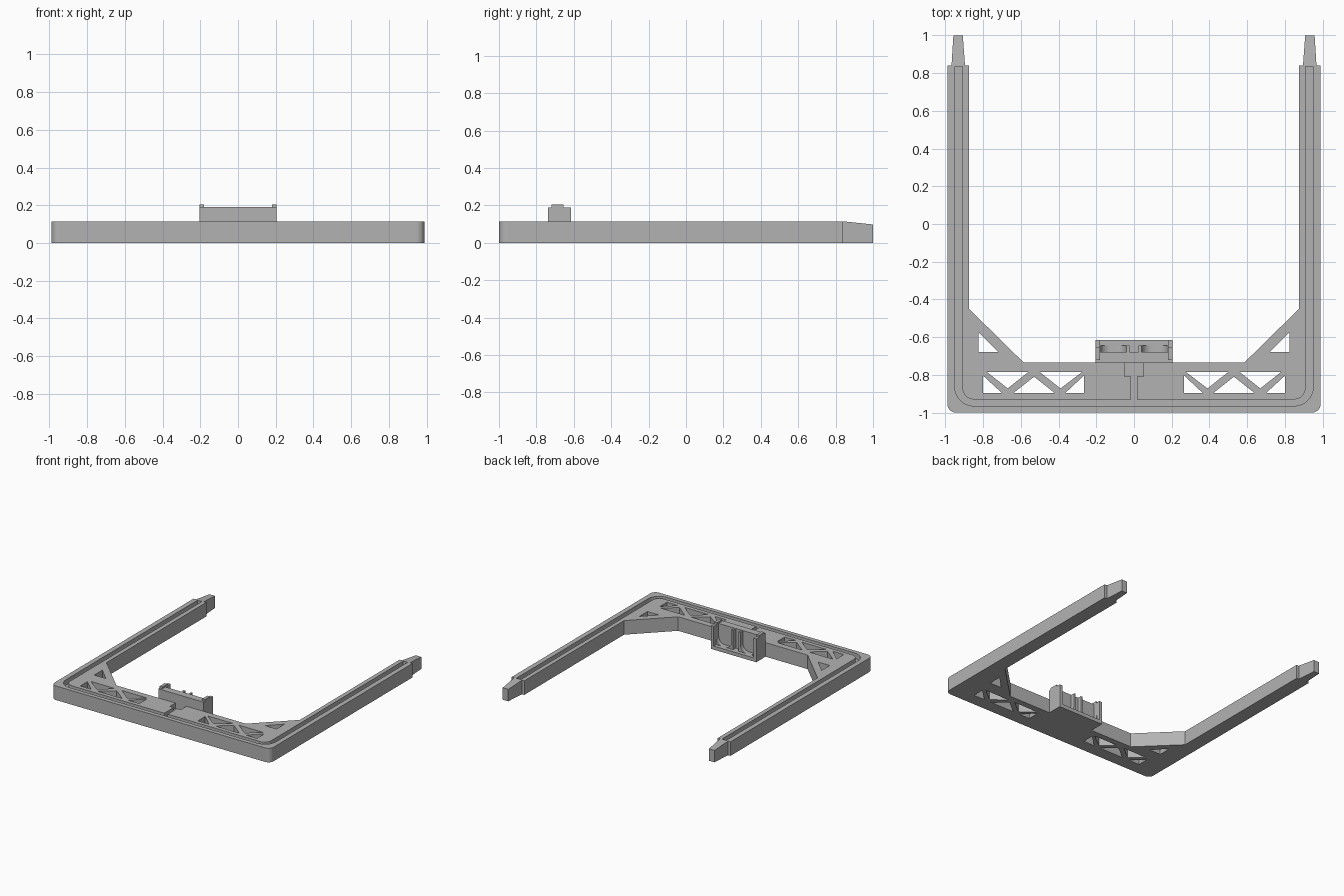
import bpy, bmesh, math
from mathutils import Vector

if "Cube" in bpy.data.objects:
    bpy.data.objects.remove(bpy.data.objects["Cube"])

GREY = (0.45, 0.45, 0.45, 1)
mat = bpy.data.materials.new("plain grey")
mat.use_nodes = True
mat.diffuse_color = GREY
mat.node_tree.nodes["Principled BSDF"].inputs["Base Color"].default_value = GREY
HEIGHT = 0.115


def outline(points, steps=8):
    """Closed outline; a point with a third value gets a corner of that radius."""
    result = []
    for i, p in enumerate(points):
        corner = Vector(p[:2])
        if len(p) < 3:
            result.append(corner)
            continue
        a = (Vector(points[i - 1][:2]) - corner).normalized()
        b = (Vector(points[(i + 1) % len(points)][:2]) - corner).normalized()
        centre = corner + (a + b) * p[2]
        for k in range(steps + 1):
            t = k / steps * math.pi / 2
            result.append(centre - b * p[2] * math.cos(t) - a * p[2] * math.sin(t))
    return result


def symmetric(half):
    return half + [(-p[0],) + tuple(p[1:]) for p in reversed(half)]


def prism(bm, points, low, high, axis="z"):
    """Extrude an outline along z, or an x-z outline along y."""
    place = (lambda p, h: (p.x, p.y, h)) if axis == "z" else (lambda p, h: (p.x, h, p.y))
    pts = outline(points)
    a = [bm.verts.new(place(p, low)) for p in pts]
    b = [bm.verts.new(place(p, high)) for p in pts]
    bm.faces.new(a)
    bm.faces.new(b)
    for i in range(len(a)):
        j = (i + 1) % len(a)
        bm.faces.new((a[i], a[j], b[j], b[i]))


def finish(name, bm):
    bmesh.ops.recalc_face_normals(bm, faces=bm.faces)
    mesh = bpy.data.meshes.new(name)
    bm.to_mesh(mesh)
    bm.free()
    mesh.materials.append(mat)
    obj = bpy.data.objects.new(name, mesh)
    bpy.context.collection.objects.link(obj)
    return obj


def extruded(name, points, low, high, axis="z"):
    bm = bmesh.new()
    prism(bm, points, low, high, axis)
    return finish(name, bm)


def box(name, x0, x1, y0, y1, z0, z1):
    return extruded(name, [(x0, y0), (x1, y0), (x1, y1), (x0, y1)], z0, z1)


def cut(target, cutter):
    cutter.hide_render = True
    cutter.hide_viewport = True
    mod = target.modifiers.new(cutter.name, "BOOLEAN")
    mod.operation = "DIFFERENCE"
    mod.solver = "EXACT"
    mod.object = cutter


# U-shaped frame with braced corners
frame = extruded("frame", symmetric([
    (0.99, -1, 0.045), (0.99, 0.84), (0.875, 0.84), (0.875, -0.45), (0.585, -0.735)]), 0, HEIGHT)

# Channel around the frame with a branch to the bracket
channel = extruded("channel_cutter", symmetric([
    (0.95, -0.965, 0.1), (0.95, 0.835), (0.91, 0.835), (0.91, -0.93, 0.06),
    (0.015, -0.93), (0.015, -0.81), (0.05, -0.81), (0.05, -0.72)]), 0.07, 0.2)
cut(frame, channel)

# Triangular openings
top, bottom = -0.785, -0.897
triangles = [
    [(0.80, -0.805), (0.80, bottom), (0.70, bottom)],
    [(0.78, top), (0.56, top), (0.67, -0.872)],
    [(0.53, -0.81), (0.64, bottom), (0.42, bottom)],
    [(0.50, top), (0.275, top), (0.39, -0.872)],
    [(0.265, -0.803), (0.265, bottom), (0.365, bottom)],
    [(0.825, -0.575), (0.825, -0.68), (0.72, -0.68)],
]
bm = bmesh.new()
for tri in triangles:
    for side in (-1, 1):
        prism(bm, [(side * x, y) for x, y in tri], -0.1, 0.3)
cut(frame, finish("truss_cutter", bm))

# Tapered tips on both arms
for side, label in ((1, "left"), (-1, "right")):
    tip = extruded(label + "_tip", [
        (side * 0.968, 0.838), (side * 0.958, 1), (side * 0.908, 1), (side * 0.896, 0.838)],
        0, HEIGHT)
    for v in tip.data.vertices:
        if v.co.y > 0.9 and v.co.z > 0.05:
            v.co.z = 0.098

# Bracket: front wall, rounded cradle with two fins, rear lip, side walls and posts
box("bracket_front_wall", -0.205, 0.205, -0.737, -0.68, 0, 0.19)
extruded("bracket_cradle", symmetric([
    (0.19, 0), (0.19, 0.188), (0.18, 0.188), (0.18, 0.03, 0.055), (0.04, 0.03, 0.055),
    (0.04, 0.188), (0.025, 0.188), (0.025, 0.03)]), -0.685, -0.645, "y")
box("bracket_rear_lip", -0.19, 0.19, -0.65, -0.615, 0, 0.03)
for side, label in ((1, "left"), (-1, "right")):
    inner, outer = sorted((side * 0.18, side * 0.205))
    box(label + "_bracket_side", inner, outer, -0.69, -0.615, 0, 0.19)
    box(label + "_bracket_post", inner, outer, -0.72, -0.655, 0.18, 0.205)
